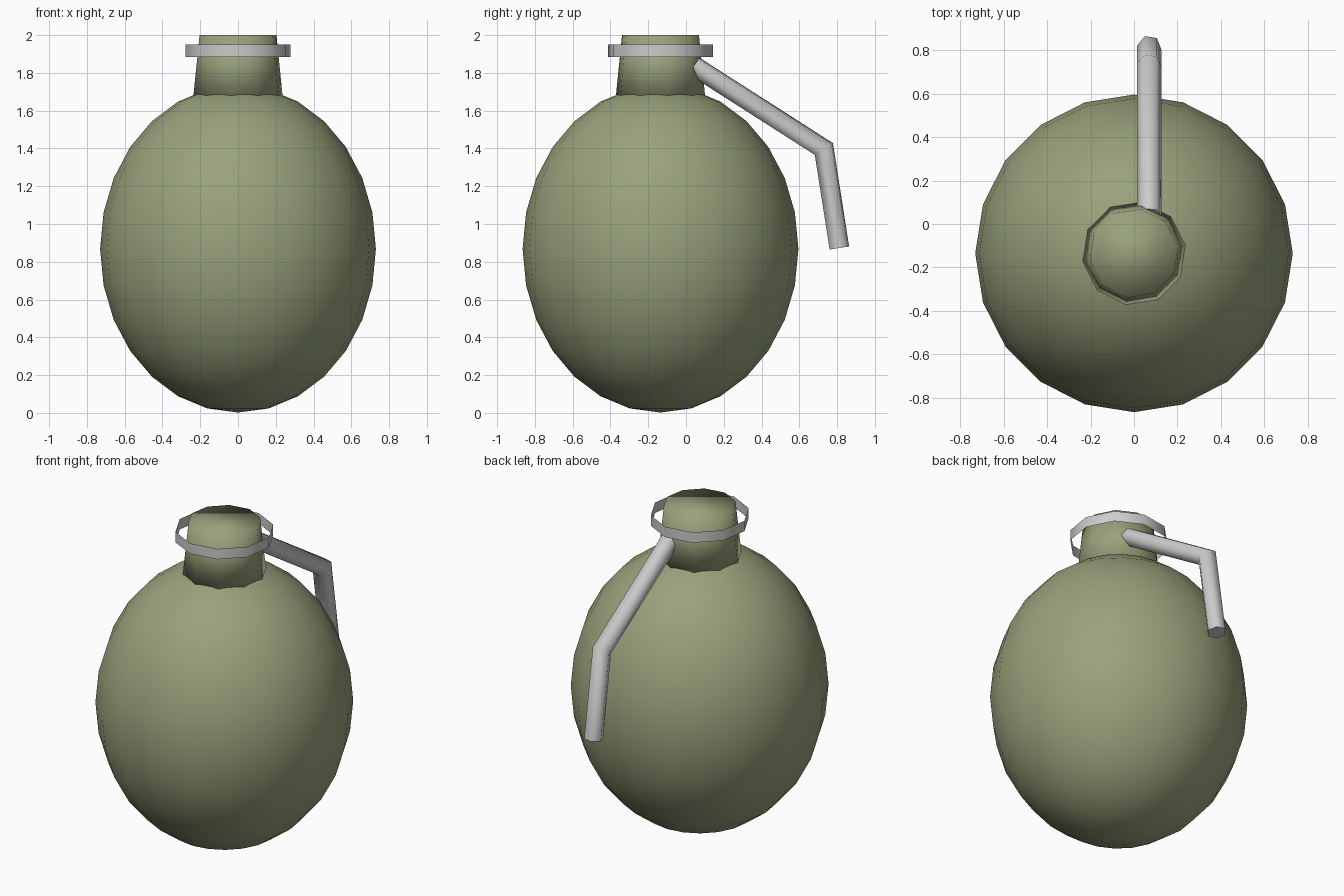
import bpy, bmesh, math
from mathutils import Matrix, Vector

if "Cube" in bpy.data.objects:
    bpy.data.objects.remove(bpy.data.objects["Cube"])

AXIS_Y = -0.135

olive = bpy.data.materials.new("olive")
olive.diffuse_color = (0.32, 0.36, 0.2, 1)
olive.use_nodes = True
olive.node_tree.nodes["Principled BSDF"].inputs["Base Color"].default_value = olive.diffuse_color


def finish(name, bm, mat=None, angle=None):
    """Turn a bmesh into a named, smooth-shaded object."""
    bmesh.ops.recalc_face_normals(bm, faces=bm.faces)
    me = bpy.data.meshes.new(name)
    bm.to_mesh(me)
    bm.free()
    ob = bpy.data.objects.new(name, me)
    bpy.context.collection.objects.link(ob)
    if mat:
        me.materials.append(mat)
    bpy.ops.object.select_all(action='DESELECT')
    ob.select_set(True)
    bpy.context.view_layer.objects.active = ob
    if angle is None:
        bpy.ops.object.shade_smooth()
    else:
        bpy.ops.object.shade_smooth_by_angle(angle=math.radians(angle))
    return ob


def frustum(name, r1, r2, z1, z2, caps, mat=None):
    """Ten-sided upright frustum on the body axis."""
    bm = bmesh.new()
    place = Matrix.Translation((0, AXIS_Y, (z1 + z2) / 2)) @ Matrix.Rotation(math.radians(-9), 4, 'Z')
    bmesh.ops.create_cone(bm, cap_ends=caps, segments=10, radius1=r1, radius2=r2,
                          depth=z2 - z1, matrix=place)
    return finish(name, bm, mat)


# Egg-shaped body
bm = bmesh.new()
bmesh.ops.create_uvsphere(bm, u_segments=20, v_segments=14, radius=1,
                          matrix=Matrix.Translation((0, AXIS_Y, 0.868)) @ Matrix.Diagonal((0.73, 0.73, 0.866, 1)))
finish("body", bm, olive)

# Tapered neck and the thin open band around it
frustum("neck", 0.24, 0.206, 1.67, 2.0, True, olive)
frustum("neck_band", 0.281, 0.281, 1.885, 1.95, False)

# Bent hexagonal lever, mitred at the bend
path = [Vector(p) for p in ((0.07, 0.042, 1.837), (0.07, 0.73, 1.397), (0.07, 0.812, 0.873))]
dirs = [(b - a).normalized() for a, b in zip(path, path[1:])]
bend = (dirs[0] + dirs[1]).normalized()
side = Vector((1, 0, 0))
bm = bmesh.new()
rings = []
for p, t, stretch in zip(path, (dirs[0], bend, dirs[1]), (1, 1 / bend.dot(dirs[0]), 1)):
    up = side.cross(t)
    if up.y < 0:
        up = -up
    ring = []
    for k in range(6):
        a = math.radians(60 * k - 9)
        ring.append(bm.verts.new(p + 0.056 * (side * math.cos(a) + up * math.sin(a) * stretch)))
    rings.append(ring)
for lo, hi in zip(rings, rings[1:]):
    for k in range(6):
        j = (k + 1) % 6
        bm.faces.new((lo[k], lo[j], hi[j], hi[k]))
bm.faces.new(rings[0])
bm.faces.new(rings[-1])
finish("lever", bm, angle=65)
